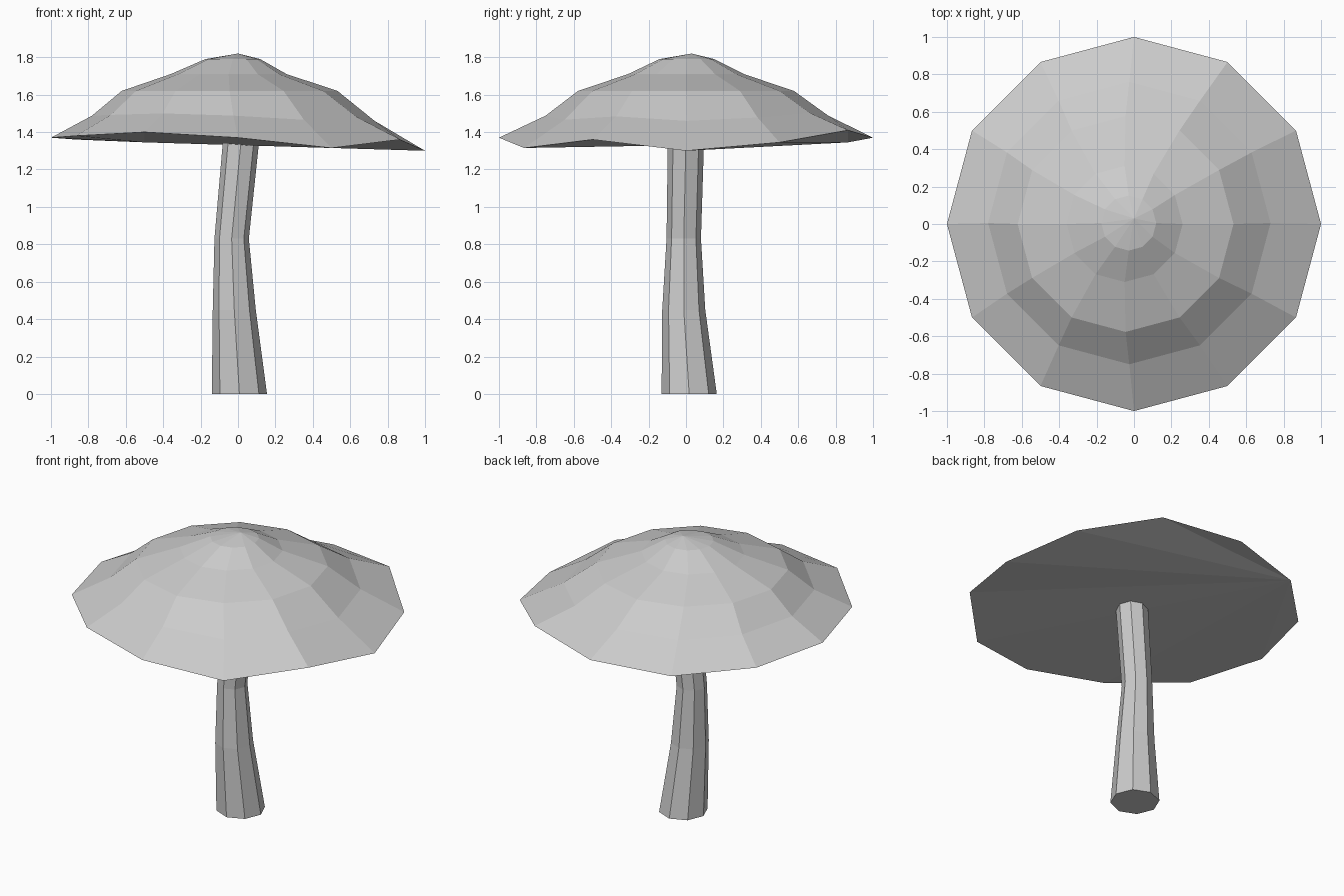
import bpy
from math import cos, sin, tau

if "Cube" in bpy.data.objects:
    bpy.data.objects.remove(bpy.data.objects["Cube"])


def ring(n, r, cx, cy, zs):
    return [(cx + r * cos(tau * i / n), cy + r * sin(tau * i / n), zs[i]) for i in range(n)]


def bands(n, count):
    return [(k * n + i, k * n + (i + 1) % n, (k + 1) * n + (i + 1) % n, (k + 1) * n + i)
            for k in range(count - 1) for i in range(n)]


def make(name, verts, faces):
    mesh = bpy.data.meshes.new(name)
    mesh.from_pydata(verts, [], faces)
    mesh.update()
    ob = bpy.data.objects.new(name, mesh)
    bpy.context.collection.objects.link(ob)
    return ob


# Cap: wavy 12-sided rim, rings drifting off centre, pointed top
N = 12
rim = [1.30, 1.345, 1.41, 1.37, 1.345, 1.36, 1.37, 1.38, 1.40, 1.37, 1.315, 1.36]
verts = ring(N, 1.0, 0, 0, rim)
verts += ring(N, 0.755, -0.025, 0.005, [1.48 + 0.4 * (z - 1.35) for z in rim])
for r, cx, cy, z in [(0.577, -0.045, 0, 1.62), (0.31, -0.05, 0, 1.71), (0.147, -0.028, 0.005, 1.79)]:
    verts += ring(N, r, cx, cy, [z] * N)
faces = bands(N, 5)
apex = len(verts)
verts.append((0, 0.03, 1.82))
faces += [(4 * N + i, 4 * N + (i + 1) % N, apex) for i in range(N)]
# Underside, fanned from one rim corner
faces += [(4, (4 + i + 1) % N, (4 + i) % N) for i in range(1, N - 1)]
make("cap", verts, faces)

# Stem: bent, tapering 8-sided column
S = 8
levels = [(0.1475, 0.0075, 0.017, 0), (0.115, -0.02, -0.012, 0.45),
          (0.092, -0.034, -0.012, 0.83), (0.097, 0.018, 0, 1.37)]
verts = []
for r, cx, cy, z in levels:
    verts += ring(S, r, cx, cy, [z] * S)
faces = bands(S, 4) + [tuple(reversed(range(S))), tuple(range(3 * S, 4 * S))]
make("stem", verts, faces)
